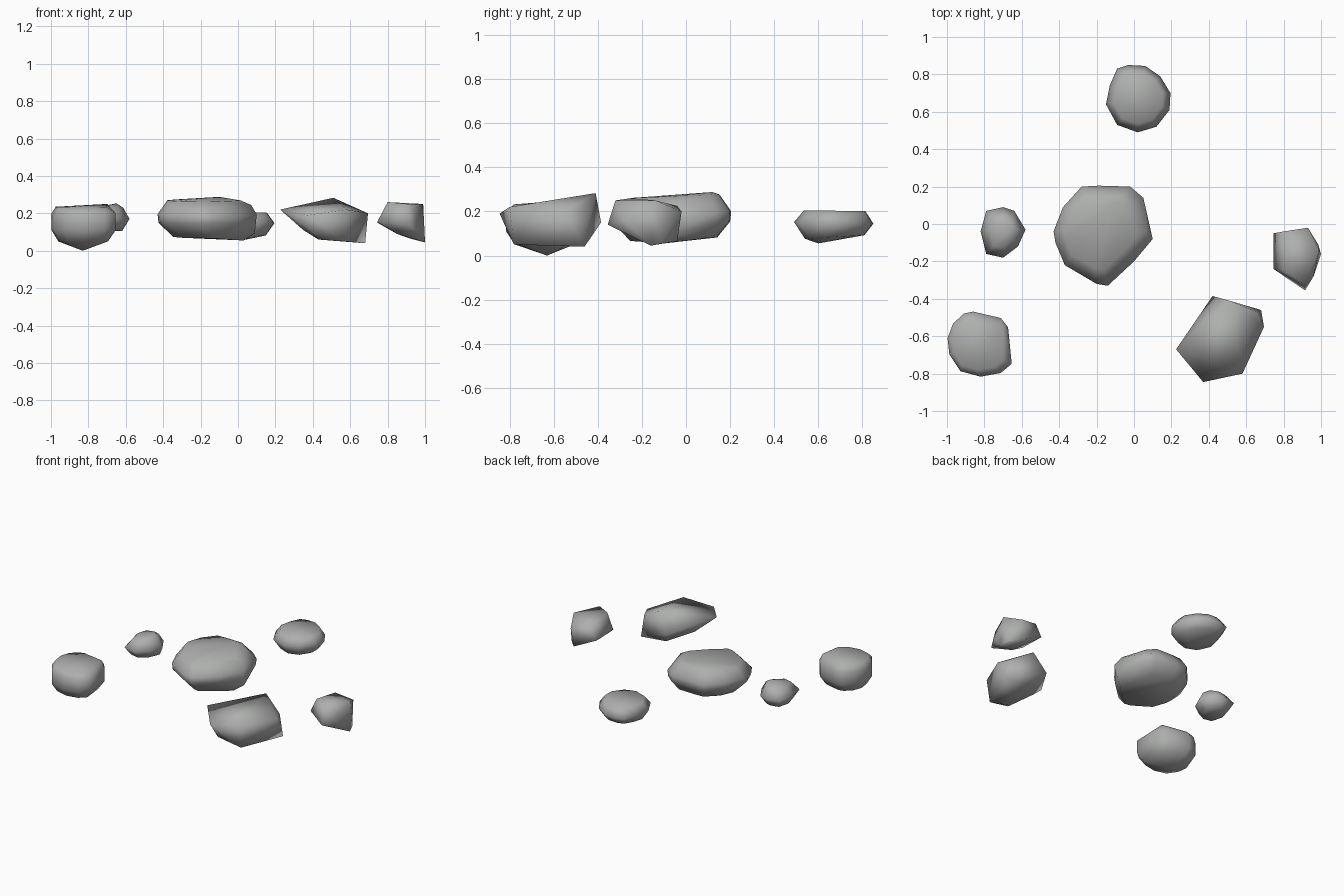
import bpy, bmesh

# Dark grey stone
stone = bpy.data.materials.new("stone_grey")
stone.diffuse_color = (.42, .43, .42, 1)


def hull(name, points):
    """Smooth-shaded convex stone through a few corner points."""
    bm = bmesh.new()
    for p in points:
        bm.verts.new(p)
    res = bmesh.ops.convex_hull(bm, input=bm.verts[:])
    junk = set(res["geom_interior"] + res["geom_unused"])
    bmesh.ops.delete(bm, geom=[g for g in junk if isinstance(g, bmesh.types.BMVert)],
                     context='VERTS')
    bmesh.ops.recalc_face_normals(bm, faces=bm.faces[:])
    for f in bm.faces:
        f.smooth = True
    me = bpy.data.meshes.new(name)
    bm.to_mesh(me)
    bm.free()
    me.materials.append(stone)
    ob = bpy.data.objects.new(name, me)
    bpy.context.collection.objects.link(ob)
    return ob


def pebble(name, outline, levels, extra=()):
    """Rounded stone: plan outline repeated at (z, scale, shift_x, shift_y, tilt) levels."""
    cx = sum(p[0] for p in outline) / len(outline)
    cy = sum(p[1] for p in outline) / len(outline)
    pts = list(extra)
    for z, s, dx, dy, tilt in levels:
        for x, y in outline:
            pts.append((cx + (x - cx) * s + dx, cy + (y - cy) * s + dy, z + (y - cy) * s * tilt))
    return hull(name, pts)


# Large central stone
pebble("large_stone",
       [(-.43, -.04), (-.38, .09), (-.28, .2), (-.19, .205), (-.02, .2), (.05, .14), (.1, -.08),
        (0, -.2), (-.14, -.33), (-.2, -.32), (-.37, -.22), (-.42, -.1)],
       [(.27, .74, -.01, .01, .04), (.195, 1, 0, 0, .02), (.15, .98, 0, 0, .02),
        (.075, .74, .02, 0, .04)],
       [(-.1, .12, .288), (.03, -.1, .055), (.07, -.04, .245), (.09, -.06, .095)])

# Back stone
pebble("back_stone",
       [(-.15, .64), (-.13, .74), (-.09, .83), (-.03, .85), (.06, .845), (.14, .79), (.195, .7),
        (.19, .61), (.12, .52), (.02, .49), (-.09, .53)],
       [(.203, .77, 0, 0, -.01), (.148, 1, 0, 0, -.02), (.085, .75, 0, 0, .06)],
       [(.02, .6, .055)])

# Small left stone
pebble("small_left_stone",
       [(-.82, -.04), (-.79, .07), (-.7, .09), (-.64, .07), (-.58, -.03), (-.62, -.12),
        (-.7, -.18), (-.79, -.16)],
       [(.23, .65, .01, 0, 0), (.17, 1, 0, 0, 0), (.11, .68, 0, 0, 0)],
       [(-.65, -.02, .253), (-.62, 0, .105)])

# Front left stone
pebble("front_left_stone",
       [(-1, -.61), (-.97, -.53), (-.91, -.475), (-.86, -.465), (-.71, -.5), (-.67, -.55),
        (-.65, -.75), (-.71, -.8), (-.82, -.82), (-.93, -.79), (-.99, -.7)],
       [(.235, .78, -.01, 0, .02), (.2, .98, 0, 0, 0), (.11, .98, 0, 0, 0), (.05, .76, 0, 0, 0)],
       [(-.83, -.63, 0), (-.7, -.55, .25)])

# Front right angular stone
hull("front_right_stone",
     [(.225, -.67, .22), (.37, -.845, .19), (.58, -.8, .22), (.695, -.55, .2), (.68, -.46, .04),
      (.51, -.41, .283), (.42, -.385, .15), (.43, -.74, .06), (.57, -.78, .05), (.35, -.6, .11),
      (.48, -.46, .06), (.66, -.47, .2), (.4, -.8, .09)])

# Right angular stone
hull("right_stone",
     [(.745, -.05, .15), (.745, -.24, .155), (.8, -.04, .225), (.8, -.25, .26), (.93, -.02, .2),
      (.99, -.14, .25), (1, -.16, .045), (.915, -.355, .14), (.91, -.32, .25), (.96, -.28, .16),
      (.92, -.04, .065), (.85, -.22, .09), (.985, -.11, .06)])
